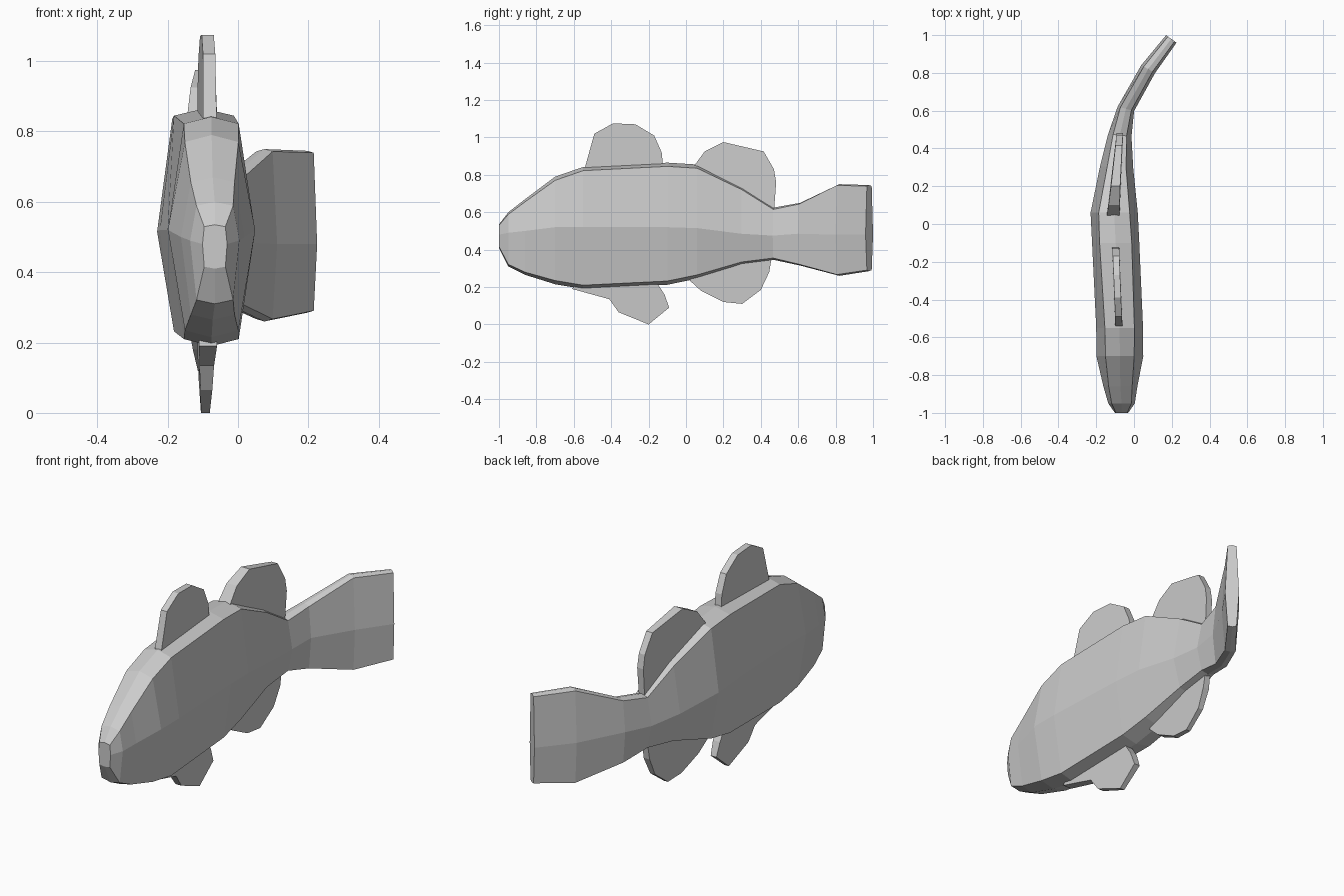
import bpy, bmesh
from math import sin, cos, radians
from mathutils import Vector


def finish(bm, name):
    bmesh.ops.recalc_face_normals(bm, faces=bm.faces)
    mesh = bpy.data.meshes.new(name)
    bm.to_mesh(mesh)
    bm.free()
    obj = bpy.data.objects.new(name, mesh)
    bpy.context.collection.objects.link(obj)
    return obj


def loft(name, rings):
    """Skin a list of equal-sized closed rings and cap both ends."""
    bm = bmesh.new()
    rows = [[bm.verts.new(p) for p in ring] for ring in rings]
    n = len(rows[0])
    for a, b in zip(rows, rows[1:]):
        for i in range(n):
            j = (i + 1) % n
            bm.faces.new((a[i], a[j], b[j], b[i]))
    bm.faces.new(rows[0])
    bm.faces.new(rows[-1])
    return finish(bm, name)


def section(y, cx, half, edge, turn, top, mid, bottom):
    """Eight-sided body section, turned to follow the bend of the spine."""
    drop = 0.16 * half
    outline = [(0, top), (edge, top - drop), (half, mid), (edge, bottom + drop),
               (0, bottom), (-edge, bottom + drop), (-half, mid), (-edge, top - drop)]
    c, s = cos(radians(turn)), sin(radians(turn))
    return [Vector((cx + u * c, y - u * s, z)) for u, z in outline]


# Body and tail: y, centre x, half width, edge half width, turn, top, mid, bottom
stations = [
    (-1.00, -0.066, 0.035, 0.030, 0, 0.535, 0.48, 0.41),
    (-0.95, -0.066, 0.070, 0.052, 0, 0.60, 0.49, 0.31),
    (-0.86, -0.072, 0.090, 0.062, 0, 0.67, 0.50, 0.265),
    (-0.70, -0.075, 0.124, 0.076, 0, 0.79, 0.52, 0.215),
    (-0.55, -0.076, 0.124, 0.078, 0, 0.842, 0.52, 0.19),
    (-0.10, -0.097, 0.125, 0.085, 0, 0.865, 0.52, 0.212),
    (0.06, -0.105, 0.125, 0.082, 0, 0.855, 0.515, 0.245),
    (0.30, -0.092, 0.088, 0.050, 3, 0.735, 0.485, 0.32),
    (0.47, -0.075, 0.062, 0.036, 6, 0.625, 0.475, 0.345),
    (0.61, -0.043, 0.045, 0.030, 15, 0.65, 0.485, 0.315),
    (0.82, 0.075, 0.042, 0.027, 30, 0.75, 0.48, 0.26),
    (0.98, 0.1975, 0.034, 0.022, 36, 0.745, 0.48, 0.285),
]
loft("fish_body", [section(*s) for s in stations])


def fin(name, outline, x_ends, half_ends, root_z, thin=0.7):
    """Flat fin from a (y, z) outline, thinner away from its root."""
    ys = [p[0] for p in outline]
    y0, span = min(ys), max(ys) - min(ys)
    reach = max(abs(p[1] - root_z) for p in outline)
    sides = []
    for sign in (-1, 1):
        ring = []
        for y, z in outline:
            t = (y - y0) / span
            x = x_ends[0] + (x_ends[1] - x_ends[0]) * t
            h = half_ends[0] + (half_ends[1] - half_ends[0]) * t
            h *= 1 - (1 - thin) * abs(z - root_z) / reach
            ring.append((x + sign * h, y, z))
        sides.append(ring)
    loft(name, sides)


# Fins on the back
fin("front_dorsal_fin",
    [(-0.53, 0.80), (-0.54, 0.84), (-0.49, 1.02), (-0.39, 1.075), (-0.27, 1.07),
     (-0.17, 1.01), (-0.13, 0.92), (-0.12, 0.82)],
    (-0.08, -0.097), (0.019, 0.019), 0.84, 0.9)
fin("rear_dorsal_fin",
    [(0.06, 0.80), (0.045, 0.85), (0.10, 0.925), (0.20, 0.975), (0.415, 0.925),
     (0.47, 0.83), (0.482, 0.76), (0.47, 0.60), (0.30, 0.67)],
    (-0.11, -0.075), (0.037, 0.018), 0.75, 0.8)

# Fins on the belly
fin("anal_fin",
    [(0.05, 0.28), (0.02, 0.235), (0.08, 0.18), (0.20, 0.12), (0.30, 0.11),
     (0.40, 0.185), (0.445, 0.28), (0.46, 0.37), (0.30, 0.36)],
    (-0.11, -0.085), (0.034, 0.018), 0.30, 0.5)
fin("pelvic_fin",
    [(-0.58, 0.22), (-0.61, 0.19), (-0.41, 0.135), (-0.36, 0.065), (-0.20, 0.0),
     (-0.09, 0.09), (-0.115, 0.16), (-0.16, 0.23)],
    (-0.085, -0.095), (0.026, 0.022), 0.20, 0.55)
